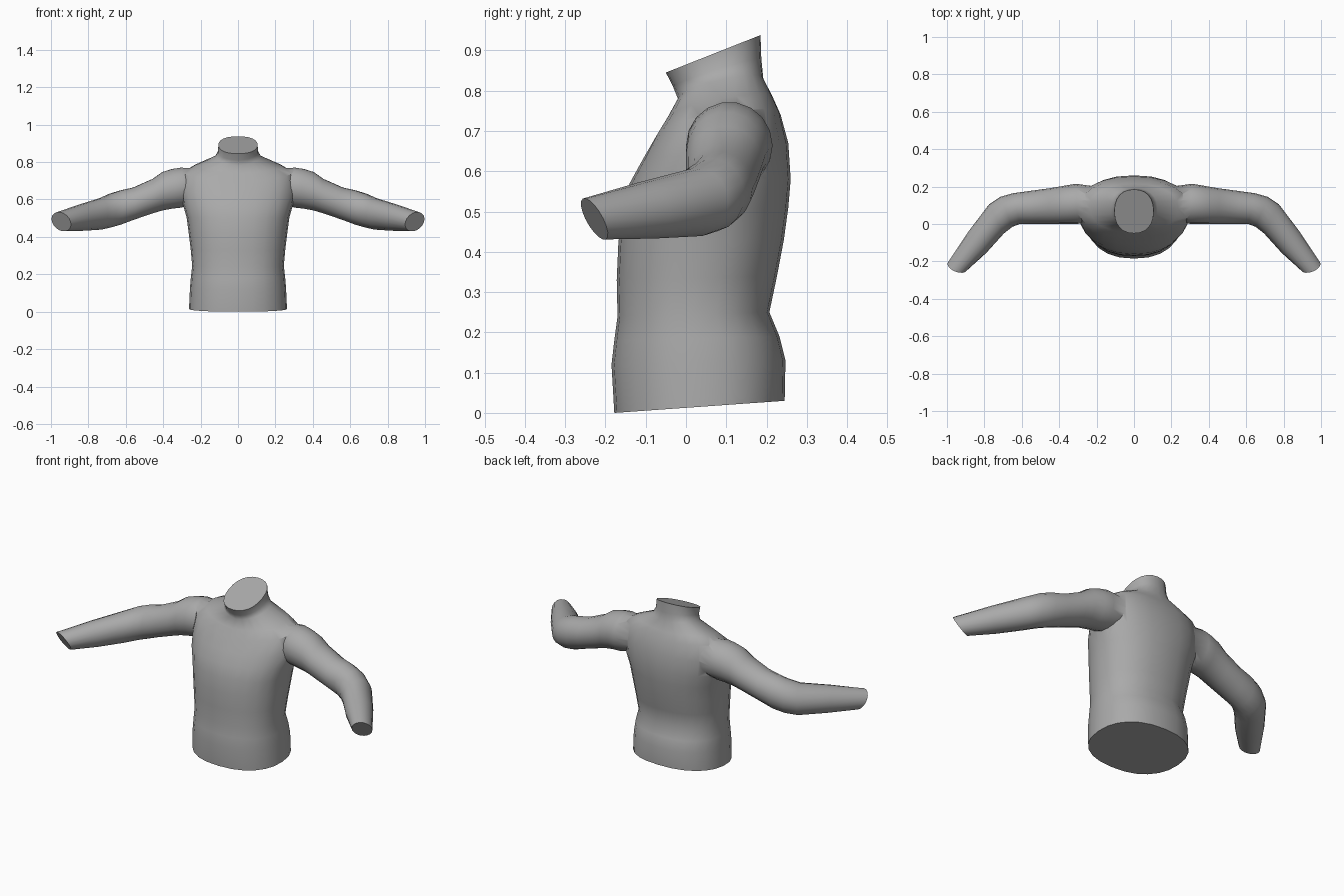
import bpy, bmesh, math
from mathutils import Vector

if "Cube" in bpy.data.objects:
    bpy.data.objects.remove(bpy.data.objects["Cube"])

grey = bpy.data.materials.new("plain grey")
grey.diffuse_color = (0.4, 0.4, 0.4, 1)
grey.use_nodes = True
grey.node_tree.nodes["Principled BSDF"].inputs["Base Color"].default_value = grey.diffuse_color


def loft(name, rings):
    """Skin a closed tube through rings of points and cap both ends."""
    bm = bmesh.new()
    rows = [[bm.verts.new(p) for p in ring] for ring in rings]
    n = len(rows[0])
    for a, b in zip(rows, rows[1:]):
        for i in range(n):
            j = (i + 1) % n
            bm.faces.new((a[i], a[j], b[j], b[i]))
    bm.faces.new(rows[0])
    bm.faces.new(rows[-1])
    bmesh.ops.recalc_face_normals(bm, faces=bm.faces)
    mesh = bpy.data.meshes.new(name)
    bm.to_mesh(mesh)
    bm.free()
    mesh.materials.append(grey)
    obj = bpy.data.objects.new(name, mesh)
    bpy.context.collection.objects.link(obj)
    return obj


def body_ring(half_width, y_front, y_back, z_front, z_back, side_lift, n=24):
    """Tilted oval; the sides can rise above the front-to-back slope."""
    pts = []
    for i in range(n):
        a = 2 * math.pi * i / n
        c, s = math.cos(a), math.sin(a)
        x = half_width * math.copysign(abs(c) ** 0.88, c)
        t = (math.copysign(abs(s) ** 0.88, s) + 1) / 2
        pts.append(Vector((x, y_front + t * (y_back - y_front),
                           z_front + t * (z_back - z_front) + side_lift * abs(c))))
    return pts


def arm_ring(side, inner, outer, z_low, z_high, lean=(0, 0), n=18):
    """Oval between an inner and an outer plan point; lean shifts its top."""
    pts = []
    for i in range(n):
        a = 2 * math.pi * i / n
        c, s = math.cos(a), math.sin(a)
        x = (inner[0] + outer[0]) / 2 + c * (outer[0] - inner[0]) / 2 + s * lean[0]
        y = (inner[1] + outer[1]) / 2 + c * (outer[1] - inner[1]) / 2 + s * lean[1]
        z = (z_low + z_high) / 2 + s * (z_high - z_low) / 2
        pts.append(Vector((side * x, y, z)))
    return pts


# Torso and neck: half width, front y, back y, front z, back z, side lift
body = [
    (0.262, -0.178, 0.245, 0.00, 0.03, 0),
    (0.257, -0.185, 0.247, 0.12, 0.13, 0),
    (0.252, -0.178, 0.232, 0.18, 0.19, 0),
    (0.245, -0.170, 0.207, 0.24, 0.25, 0),
    (0.253, -0.172, 0.226, 0.33, 0.34, 0),
    (0.264, -0.168, 0.243, 0.42, 0.43, 0),
    (0.275, -0.160, 0.254, 0.50, 0.51, 0),
    (0.295, -0.140, 0.260, 0.57, 0.58, 0),
    (0.305, -0.107, 0.254, 0.63, 0.67, 0),
    (0.295, -0.072, 0.235, 0.69, 0.74, 0.03),
    (0.235, -0.045, 0.215, 0.735, 0.785, 0.02),
    (0.125, -0.020, 0.192, 0.78, 0.83, 0.022),
    (0.107, -0.032, 0.187, 0.81, 0.88, 0.008),
    (0.105, -0.050, 0.185, 0.845, 0.938, 0),
]
torso = loft("torso", [body_ring(*r) for r in body])

# Arms: inner plan point, outer plan point, low z, high z, lean
arm = [
    ((0.20, 0.03), (0.20, 0.20), 0.58, 0.765),
    ((0.30, 0.00), (0.31, 0.215), 0.555, 0.772),
    ((0.34, 0.00), (0.36, 0.207), 0.55, 0.765),
    ((0.40, 0.00), (0.41, 0.198), 0.54, 0.748),
    ((0.45, 0.00), (0.46, 0.19), 0.525, 0.712),
    ((0.55, 0.00), (0.57, 0.175), 0.49, 0.665),
    ((0.61, 0.00), (0.645, 0.165), 0.465, 0.65),
    ((0.65, -0.015), (0.715, 0.145), 0.45, 0.632),
    ((0.695, -0.05), (0.775, 0.105), 0.438, 0.608),
    ((0.79, -0.155), (0.885, -0.04), 0.432, 0.573, (0.008, -0.012)),
    ((0.895, -0.25), (0.995, -0.205), 0.43, 0.533, (0.015, -0.025)),
]
for side, label in ((-1, "right_arm"), (1, "left_arm")):
    limb = loft(label, [arm_ring(side, *r) for r in arm])
    mod = torso.modifiers.new(label, 'BOOLEAN')
    mod.operation = 'UNION'
    mod.solver = 'EXACT'
    mod.object = limb
    bpy.context.view_layer.objects.active = torso
    bpy.ops.object.modifier_apply(modifier=mod.name)
    bpy.data.objects.remove(limb)

# Smooth skin with crisp rims at the hem, wrists and neck
bpy.ops.object.select_all(action='DESELECT')
torso.select_set(True)
bpy.context.view_layer.objects.active = torso
bpy.ops.object.shade_smooth_by_angle(angle=math.radians(55))
